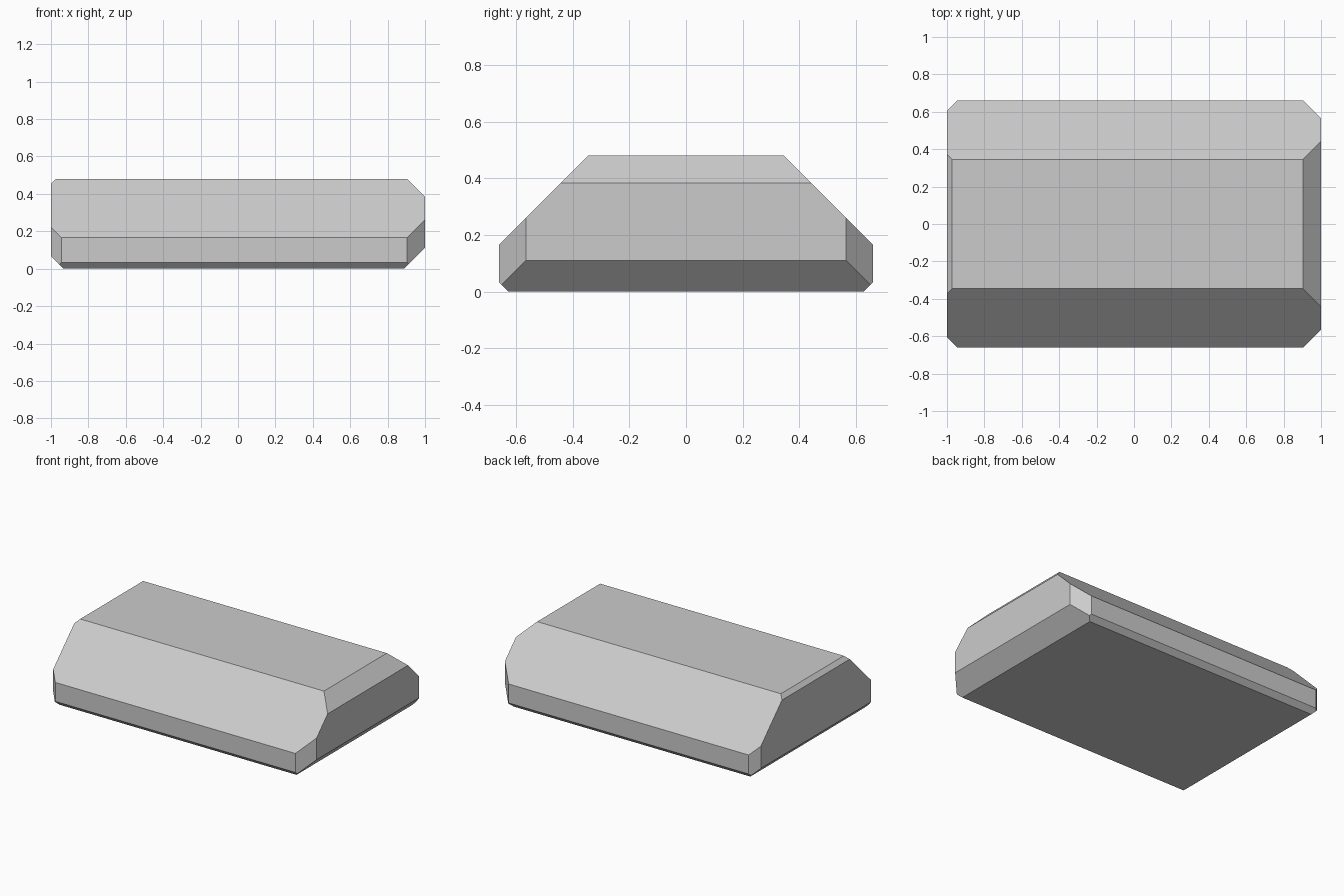
import bpy, bmesh
from mathutils import Vector

if "Cube" in bpy.data.objects:
    bpy.data.objects.remove(bpy.data.objects["Cube"])

LENGTH, WIDTH, HEIGHT = 2.0, 1.32, 0.48

# 45-degree cuts: (direction, distance), keeping points where p . direction <= distance
cuts = [
    # long top slopes and small bottom bevels, front and back
    ((0, -1, 1), 0.826), ((0, 1, 1), 0.826),
    ((0, -1, -1), 0.626), ((0, 1, -1), 0.626),
    # right end: top, bottom
    ((1, 0, 1), 1.384), ((1, 0, -1), 0.889),
    # left end: top, bottom
    ((-1, 0, 1), 1.453), ((-1, 0, -1), 0.934),
    # vertical corners: right pair, left pair
    ((1, -1, 0), 1.564), ((1, 1, 0), 1.564),
    ((-1, -1, 0), 1.605), ((-1, 1, 0), 1.605),
]


def slice_off(bm, direction, distance):
    """Cut away everything beyond a plane and cap the opening."""
    n = Vector(direction)
    res = bmesh.ops.bisect_plane(
        bm, geom=bm.verts[:] + bm.edges[:] + bm.faces[:], dist=1e-5,
        plane_co=n * distance / n.length_squared, plane_no=n, clear_outer=True)
    rim = [g for g in res["geom_cut"] if isinstance(g, bmesh.types.BMEdge)]
    bmesh.ops.contextual_create(bm, geom=rim)


# Block with unevenly chamfered edges
bm = bmesh.new()
bmesh.ops.create_cube(bm, size=1)
bmesh.ops.scale(bm, vec=(LENGTH, WIDTH, HEIGHT), verts=bm.verts)
bmesh.ops.translate(bm, vec=(0, 0, HEIGHT / 2), verts=bm.verts)
for direction, distance in cuts:
    slice_off(bm, direction, distance)
bmesh.ops.recalc_face_normals(bm, faces=bm.faces)

mesh = bpy.data.meshes.new("chamfered_block")
bm.to_mesh(mesh)
bm.free()
block = bpy.data.objects.new("chamfered_block", mesh)
bpy.context.collection.objects.link(block)
